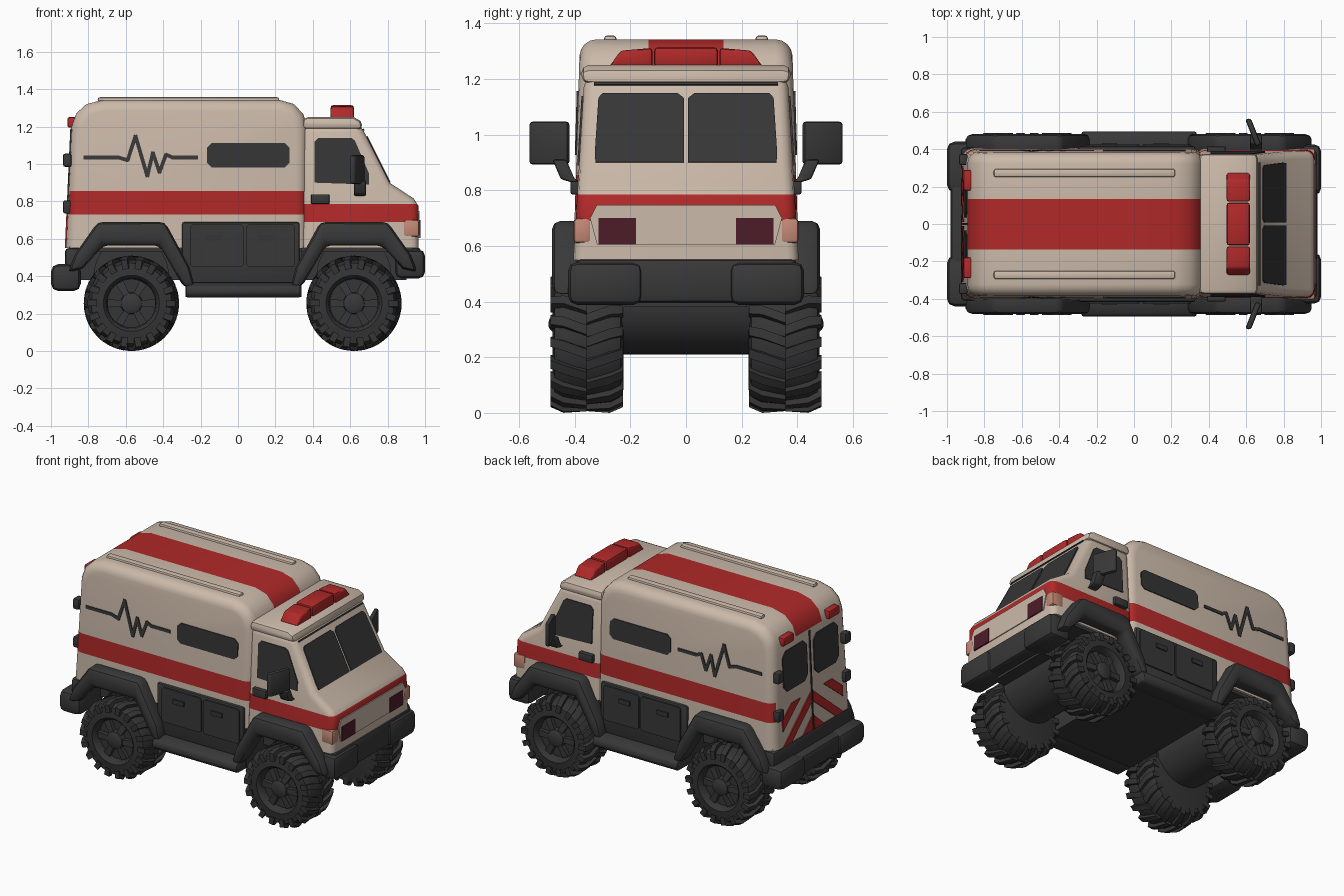
import bpy, bmesh
from math import sin, cos, pi, radians
from mathutils import Vector

cube = bpy.data.objects.get("Cube")
if cube:
    bpy.data.objects.remove(cube, do_unlink=True)


def material(name, r, g, b):
    mat = bpy.data.materials.new(name)
    mat.use_nodes = True
    mat.diffuse_color = (r, g, b, 1)
    mat.node_tree.nodes["Principled BSDF"].inputs["Base Color"].default_value = (r, g, b, 1)
    return mat


cream = material("cream paint", .60, .49, .40)
red = material("red paint", .44, .022, .022)
trim = material("dark trim", .04, .04, .04)
rubber = material("tyre rubber", .035, .035, .035)
glass = material("dark glass", .036, .036, .038)
maroon = material("maroon lamp", .075, .012, .022)
pink = material("pink lamp", .55, .25, .18)


def loft(bm, rings):
    """Skin a row of equal rings of points and cap both ends."""
    rows = [[bm.verts.new(p) for p in ring] for ring in rings]
    count = len(rows[0])
    for low, high in zip(rows, rows[1:]):
        for i in range(count):
            j = (i + 1) % count
            bm.faces.new((low[i], low[j], high[j], high[i]))
    bm.faces.new(rows[0][::-1])
    bm.faces.new(rows[-1])


def finish(name, bm, mats, bevel=0, floor=-1, segments=2, mirror=False, cuts=(), paint=None):
    """Round the hard edges above floor, cut and paint, set smooth shading and make the object."""
    bmesh.ops.recalc_face_normals(bm, faces=bm.faces)
    if bevel:
        hard = [e for e in bm.edges if e.calc_face_angle(0) > .75
                and max(v.co.z for v in e.verts) > floor]
        bmesh.ops.bevel(bm, geom=hard, offset=bevel, segments=segments, profile=.5, affect='EDGES')
    for point, normal in cuts:
        bmesh.ops.bisect_plane(bm, geom=bm.verts[:] + bm.edges[:] + bm.faces[:],
                               plane_co=point, plane_no=normal)
    bm.normal_update()
    for f in bm.faces:
        f.smooth = True
        if paint:
            f.material_index = paint(f.calc_center_median(), f.normal)
    for e in bm.edges:
        e.smooth = e.calc_face_angle(0) < radians(38)
    mesh = bpy.data.meshes.new(name)
    bm.to_mesh(mesh)
    bm.free()
    for m in mats:
        mesh.materials.append(m)
    obj = bpy.data.objects.new(name, mesh)
    bpy.context.collection.objects.link(obj)
    if mirror:
        obj.modifiers.new("Mirror", 'MIRROR').use_axis = (False, True, False)
    return obj


def solid(name, rings, mat, **options):
    bm = bmesh.new()
    loft(bm, rings)
    return finish(name, bm, [mat], **options)


def box(name, x, y, z, mat, **options):
    corners = [(x[0], y[0]), (x[1], y[0]), (x[1], y[1]), (x[0], y[1])]
    return solid(name, [[(a, b, h) for a, b in corners] for h in z], mat, **options)


def plate(name, polygons, place, mat, mirror=True):
    """Thin plates: place(u, v, depth) lays the flat points on a body surface."""
    bm = bmesh.new()
    for poly in polygons:
        loft(bm, [[place(u, v, d) for u, v in poly] for d in (-.003, .006)])
    return finish(name, bm, [mat], mirror=mirror)


def rect(u0, u1, v0, v1, c=0):
    """Rectangle with corners cut by c."""
    if not c:
        return [(u0, v0), (u1, v0), (u1, v1), (u0, v1)]
    return [(u0 + c, v0), (u1 - c, v0), (u1, v0 + c), (u1, v1 - c),
            (u1 - c, v1), (u0 + c, v1), (u0, v1 - c), (u0, v0 + c)]


# Surface guides: the walls lean in with height
def box_wall(z): return .405 - .03 * (z - .55)
def cab_wall(z): return .405 - .06 * (z - .55)
def on_box(x, z, d): return (x, box_wall(z) + d, z)
def on_cab(x, z, d): return (x, cab_wall(z) + d, z)
def on_rear(y, z, d): return (-.92 + .046 * (z - .55) - d, y, z)
def on_nose(y, z, d): return (.965 + d, y, z)
def on_screen(y, z, d): return (.81 - (z - .9) / 2 + .9 * d, y, z + .45 * d)


# Rear box body with side and roof stripes
profile = [(-.92, .55), (-.89, 1.2), (-.865, 1.27), (-.81, 1.32), (-.72, 1.343),
           (.22, 1.343), (.30, 1.32), (.35, 1.265), (.37, 1.2), (.37, .55)]
bm = bmesh.new()
loft(bm, [[(x, s * box_wall(z), z) for x, z in profile] for s in (-1, 1)])
up, side = (0, 0, 1), (0, 1, 0)


def paint_box(c, n):
    band = .73 < c.z < .855 and n.x > -.9
    return int(band or (abs(c.y) < .135 and c.z > 1.21))


finish("box_body", bm, [cream, red], bevel=.06, floor=.6, segments=4, paint=paint_box,
       cuts=[((0, 0, .73), up), ((0, 0, .855), up), ((0, .135, 0), side), ((0, -.135, 0), side)])

# Cab with stripe running round the nose
profile = [(.34, .55), (.34, 1.21), (.655, 1.21), (.81, .90), (.94, .815), (.965, .775), (.965, .55)]
bm = bmesh.new()
loft(bm, [[(x, s * cab_wall(z), z) for x, z in profile] for s in (-1, 1)])
finish("cab_body", bm, [cream, red], bevel=.04, floor=.6, segments=3,
       cuts=[((0, 0, .69), up), ((0, 0, .785), up)],
       paint=lambda c, n: int(.69 < c.z < .785))
visor = [(.34, 1.185), (.35, 1.25), (.62, 1.25), (.655, 1.23), (.67, 1.185)]
solid("cab_roof", [[(x, s * .375, z) for x, z in visor] for s in (-1, 1)], cream, bevel=.025)

# Roof ribs and light bar
box("roof_rib", (-.75, .22), (.25, .295), (1.33, 1.357), cream, bevel=.012, mirror=True)
box("light_bar_middle", (.495, .62), (-.115, .115), (1.24, 1.315), red, bevel=.015)
solid("light_bar_end", [[(x, y, z) for x, z in rect(.495, .62, 1.24, top)]
                        for y, top in ((.12, 1.312), (.235, 1.302), (.272, 1.25))],
      red, bevel=.012, mirror=True)

# Glass
plate("windscreen", [[(.008, .9), (.325, .9), (.328, .93), (.315, 1.13), (.30, 1.147),
                      (.03, 1.147), (.008, 1.13)]], on_screen, glass)
plate("windscreen_top_trim", [rect(-.33, .33, 1.178, 1.186)], on_screen, trim, mirror=False)
plate("cab_window", [[(.41, .90), (.70, .89), (.70, .95), (.625, 1.125), (.605, 1.14),
                      (.43, 1.14), (.41, 1.12)]], on_cab, glass)
plate("box_window", [rect(-.165, .275, .98, 1.112, .025)], on_box, glass)
plate("rear_window", [rect(.035, .285, .89, 1.15, .035)], on_rear, glass)

# Heartbeat line, one strip per stroke
pulse = [(-.82, 1.035), (-.64, 1.035), (-.59, 1.02), (-.548, 1.15), (-.485, .935),
         (-.455, 1.06), (-.42, .955), (-.385, 1.05), (-.35, 1.035), (-.22, 1.035)]
strokes = []
for a, b in zip(pulse, pulse[1:]):
    a, b = Vector(a), Vector(b)
    step = (b - a).normalized() * .01
    wide = Vector((-step.y, step.x))
    a, b = a - step * .5, b + step * .5
    strokes.append([a - wide, b - wide, b + wide, a + wide])
plate("heartbeat_line", strokes, on_box, trim)

# Rear doors: chevrons, seam, hinges and lamps
plate("rear_chevrons", [[(.01, .80), (.01, .73), (.23, .55), (.31, .55)],
                        [(.12, .80), (.31, .65), (.31, .72), (.21, .80)],
                        [(.01, .64), (.01, .55), (.11, .55)]], on_rear, red)
plate("rear_door_seam", [rect(-.005, .005, .55, 1.19)], on_rear, trim, mirror=False)
for label, z in (("lower", .77), ("upper", 1.02)):
    box(label + "_hinge", (-.935, -.89), (.315, .375), (z - .035, z + .035), trim,
        bevel=.01, mirror=True)
box("rear_lamp", (-.912, -.86), (.18, .29), (1.195, 1.25), red, bevel=.01, mirror=True)

# Nose panel and lamps
plate("nose_panel", [[(-.32, .605), (.32, .605), (.345, .70), (.32, .748), (-.32, .748),
                      (-.345, .70)]], on_nose, cream, mirror=False)
box("headlight", (.95, .975), (.18, .315), (.605, .70), maroon, mirror=True)
box("corner_lamp", (.885, .968), (.34, .404), (.61, .70), pink, bevel=.012, mirror=True)

# Door mirrors and handles
head = [(.595, .56), (.625, .565), (.68, .425), (.65, .415)]
solid("mirror_head", [[(x, y, z) for x, y in head] for z in (.893, 1.047)], trim,
      bevel=.012, mirror=True)
solid("mirror_arm", [[(x, y + dy, z) for x, dy in rect(.62, .685, -.025, .025)]
                     for y, z in ((.39, .83), (.425, .84), (.455, .91))],
      trim, bevel=.008, mirror=True)
box("door_handle", (.39, .49), (.38, .415), (.785, .838), trim, bevel=.008, mirror=True)

# Chassis, lockers and steps
box("underbody_liner", (-.90, .93), (-.39, .39), (.53, .56), trim)
box("chassis_spine", (-.9, .9), (-.22, .22), (.38, .55), trim)
box("chassis_middle", (-.28, .34), (-.40, .40), (.29, .55), trim)
box("side_lockers", (-.30, .33), (.36, .416), (.36, .69), trim, bevel=.015, mirror=True)
doors = ((-.255, .03), (.045, .305))
plate("locker_doors", [rect(a, b, .45, .675, .012) for a, b in doors],
      lambda x, z, d: (x, .419 + d, z), trim)
plate("locker_latches", [rect(b - .2, b - .12, .59, .62) for a, b in doors],
      lambda x, z, d: (x, .427 + d, z), rubber)
tread = [(.36, .285), (.475, .285), (.497, .31), (.49, .345), (.44, .365), (.36, .365)]
solid("side_step", [[(x, y, z) for y, z in tread] for x in (-.28, .335)], trim,
      bevel=.012, mirror=True)

# Bumpers
box("rear_bumper", (-.98, -.86), (-.4, .4), (.335, .46), trim, bevel=.025)
box("rear_bumper_corner", (-1, -.84), (.17, .44), (.32, .465), trim, bevel=.04, mirror=True)
box("rear_skirt", (-.925, -.84), (-.41, .41), (.42, .55), trim, bevel=.02)
box("front_bumper", (.86, .98), (-.40, .40), (.395, .555), trim, bevel=.025)
box("front_bumper_corner", (.84, 1), (.155, .425), (.388, .543), trim, bevel=.035, mirror=True)

# Wheels, arches and axle housings at each end
arch = [(-.34, .42), (-.30, .52), (-.18, .69), (.18, .69), (.31, .45), (.34, .34),
        (.28, .34), (.15, .565), (-.15, .565), (-.26, .44)]
tyre = [(.17, .225), (.215, .235), (.232, .27), (.232, .44), (.215, .472), (.15, .48),
        (.135, .465), (.13, .43)]
lug = [(0, .357, .25, .22), (.12, .44, .255, .21), (.17, .487, .235, .185)]


def polar(r, angle, y): return (r * cos(angle), y, r * sin(angle))
def circle(r, y, n=32): return [polar(r, 2 * pi * i / n, y) for i in range(n)]


for end, cx, flip in (("rear", -.57, 1), ("front", .62, -1)):
    solid(end + "_wheel_arch", [[(cx + flip * x, y, z) for x, z in arch] for y in (.36, .482)],
          trim, bevel=.03, segments=2, mirror=True)
    housing = solid(end + "_axle_housing", [circle(.2, y) for y in (-.24, .24)], trim)
    housing.location = (cx, 0, .41)

    # Tyre with staggered chevron lugs on both halves
    bm = bmesh.new()
    loft(bm, [circle(r, y) for r, y in tyre])
    for i in range(36):
        turn = 2 * pi * i / 36
        rows = []
        for skew, y, top, base in lug:
            a = turn + skew
            y = y if i % 2 else .714 - y
            rows.append([polar(top, a - .07, y), polar(top, a + .07, y),
                         polar(base, a + .09, y), polar(base, a - .09, y)])
        loft(bm, rows)
    wheel = finish(end + "_tyres", bm, [rubber], mirror=True)

    # Hub with six spokes
    bm = bmesh.new()
    loft(bm, [circle(r, y, 16) for r, y in ((.06, .42), (.055, .465), (.035, .475))])
    for i in range(6):
        a = 2 * pi * i / 6
        loft(bm, [[polar(r, a - w / r, y), polar(r, a + w / r, y),
                   polar(r, a + w / r, .42), polar(r, a - w / r, .42)]
                  for r, y, w in ((.04, .46), (.13, .452, )) and ((.04, .46, .016), (.13, .452, .022))])
    hub = finish(end + "_hubs", bm, [trim], mirror=True)
    wheel.location = hub.location = (cx, 0, .255)
